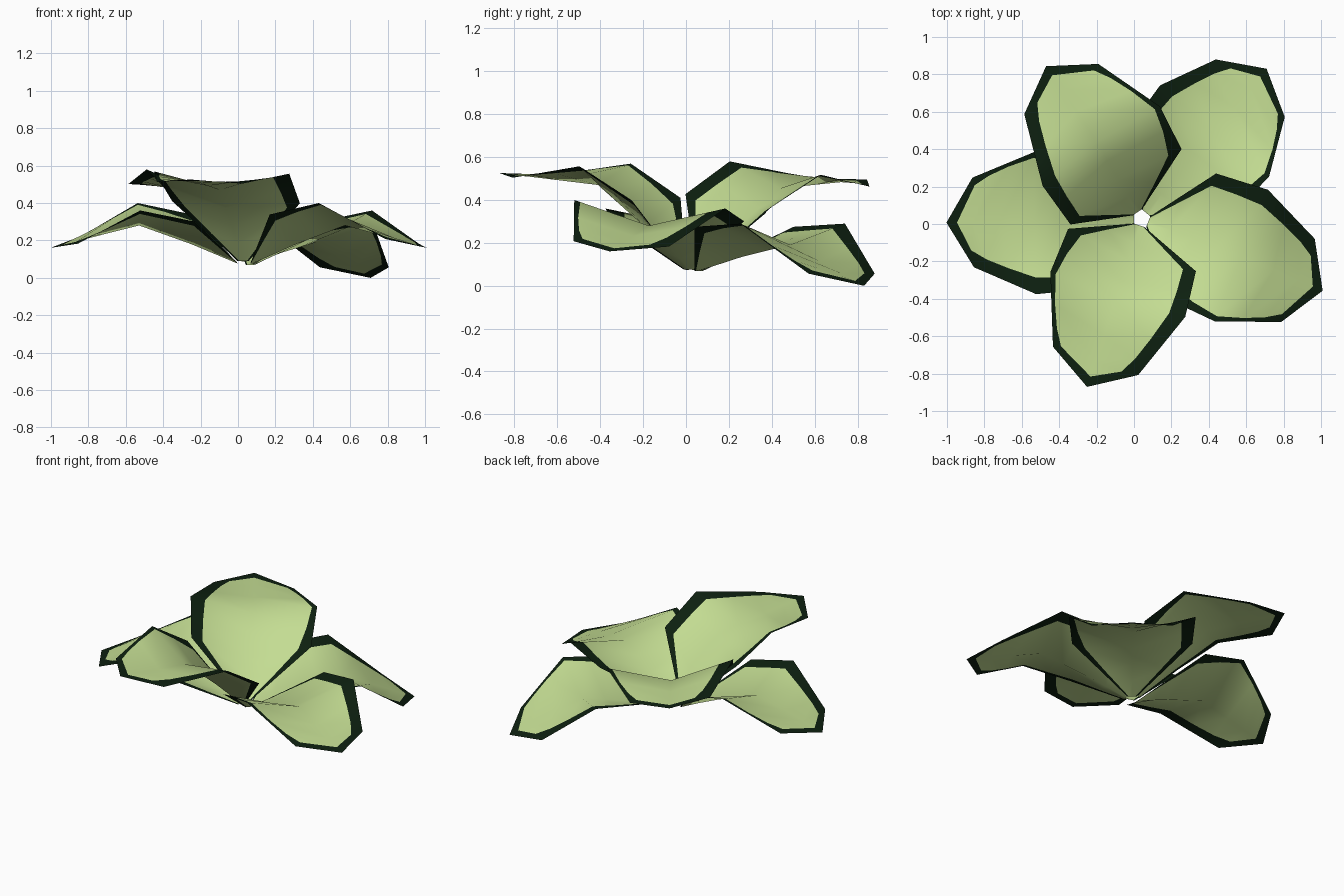
import bpy
from math import radians
from mathutils import Matrix, Vector

if "Cube" in bpy.data.objects:
    bpy.data.objects.remove(bpy.data.objects["Cube"])


def material(name, rgb):
    m = bpy.data.materials.new(name)
    m.diffuse_color = (*rgb, 1)
    m.use_nodes = True
    m.node_tree.nodes["Principled BSDF"].inputs["Base Color"].default_value = m.diffuse_color
    return m


light = material("light_leaf_green", (0.55, 0.72, 0.29))
dark = material("dark_edge_green", (0.004, 0.014, 0.005))

# leaf control rows, base to tip: mid (x, z), side (x, half width, z)
ROWS = [((0.04, -0.005), (0.04, 0.03, -0.005)),
        ((0.29, 0.10), (0.28, 0.36, 0.24)),
        ((0.57, 0.20), (0.57, 0.38, 0.30)),
        ((1.043, 0.08), (0.90, 0.24, 0.115))]

# light area limits along the leaf: (row, left limit, right limit)
LIMITS = [(0, 0.70, 0.70), (0.5, 0.80, 0.80), (1, 0.81, 0.79), (1.5, 0.80, 0.88),
          (2, 0.77, 0.92), (2.4, 0.75, 0.93), (2.7, 0.70, 0.89),
          (2.88, 0.58, 0.78), (3, 0.58, 0.78)]


def leaf_point(u, v):
    i = min(int(v), 2)
    t = v - i

    def row(k):
        mid, side = ROWS[k]
        m = Vector((mid[0], 0, mid[1]))
        s = Vector((side[0], side[1] * (1 if u > 0 else -1), side[2]))
        return m.lerp(s, abs(u))
    return row(i).lerp(row(i + 1), t)


# one shared leaf mesh with a dark rim
verts, faces, mats = [], [], []
for v, left, right in LIMITS:
    for u in (-1, -right, 0, left, 1):
        verts.append(leaf_point(u, v))
for r in range(len(LIMITS) - 1):
    for c in range(4):
        a = r * 5 + c
        faces.append((a, a + 5, a + 6, a + 1))
        rim = c in (0, 3) or r == len(LIMITS) - 2
        mats.append(1 if rim else 0)
mesh = bpy.data.meshes.new("leaf")
mesh.from_pydata(verts, [], faces)
mesh.materials.append(light)
mesh.materials.append(dark)
for p, m in zip(mesh.polygons, mats):
    p.material_index = m
    p.use_smooth = True
# make the normals face up
if sum(p.normal.z for p in mesh.polygons) < 0:
    mesh.flip_normals()

# five leaves: direction, upward tilt, sideways roll
LEAVES = [("left_leaf", 181, 0, -3), ("front_leaf", 252, 20.8, -1),
          ("right_leaf", -22, 0, -3), ("back_right_leaf", 50.1, -8.8, 0),
          ("back_left_leaf", 122.5, 19, 5)]
for name, heading, pitch, roll in LEAVES:
    ob = bpy.data.objects.new(name, mesh)
    bpy.context.collection.objects.link(ob)
    ob.matrix_world = (Matrix.Translation((0.04, 0.03, 0.08))
                       @ Matrix.Rotation(radians(heading), 4, 'Z')
                       @ Matrix.Rotation(radians(-pitch), 4, 'Y')
                       @ Matrix.Rotation(radians(roll), 4, 'X'))
